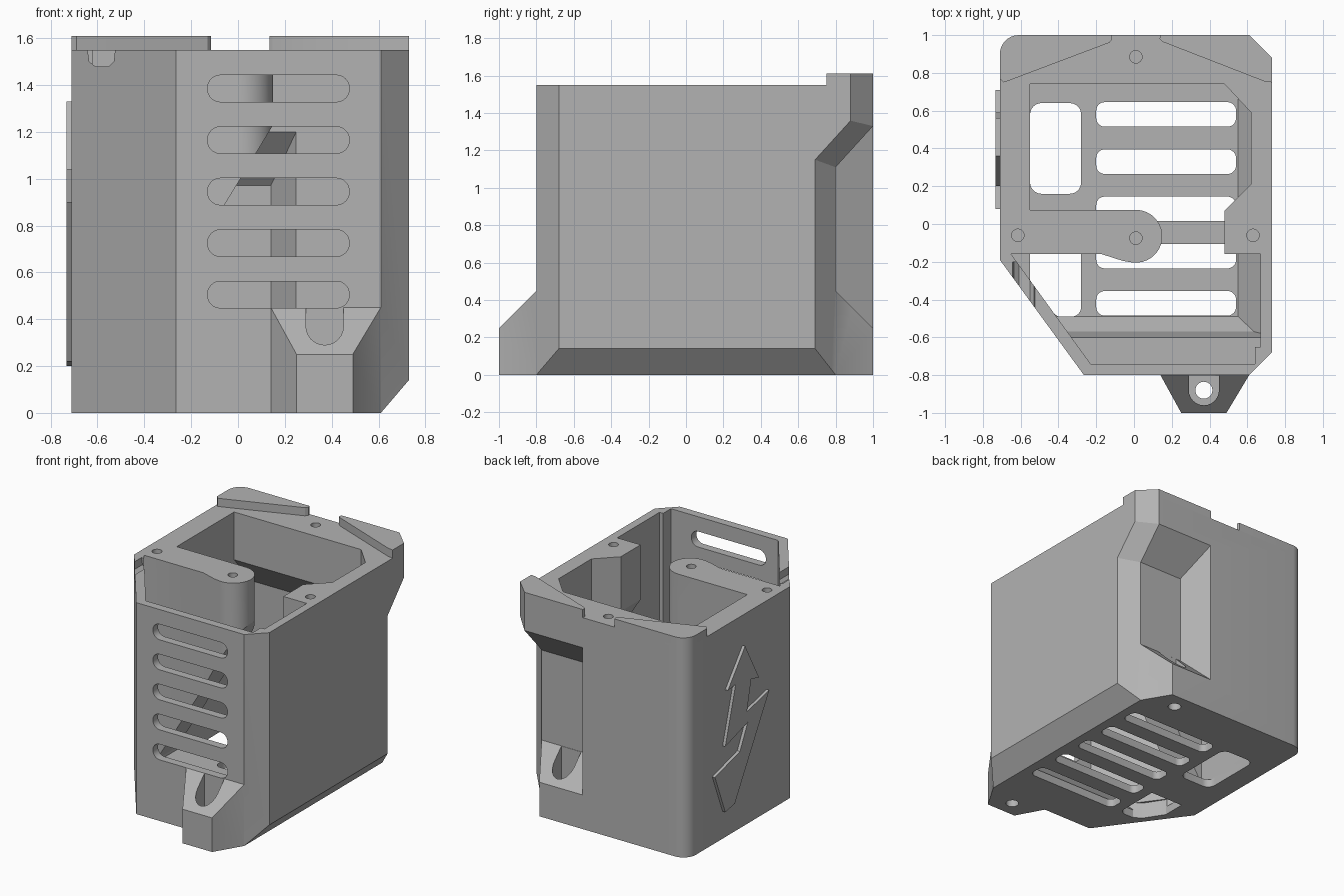
import bpy, bmesh, math

cube = bpy.data.objects.get("Cube")
if cube:
    bpy.data.objects.remove(cube, do_unlink=True)

grey = bpy.data.materials.new("plain grey")
grey.use_nodes = True
grey.diffuse_color = (0.45, 0.45, 0.45, 1)
grey.node_tree.nodes["Principled BSDF"].inputs["Base Color"].default_value = (0.45, 0.45, 0.45, 1)


def finish(name, bm):
    bmesh.ops.recalc_face_normals(bm, faces=bm.faces)
    me = bpy.data.meshes.new(name)
    bm.to_mesh(me)
    bm.free()
    me.materials.append(grey)
    ob = bpy.data.objects.new(name, me)
    bpy.context.collection.objects.link(ob)
    return ob


def prism(name, pts, lo, hi, axis="z"):
    """Extrude a 2D outline along an axis."""
    place = {"z": lambda a, b, h: (a, b, h),
             "y": lambda a, b, h: (a, h, b),
             "x": lambda a, b, h: (h, a, b)}[axis]
    bm = bmesh.new()
    low = [bm.verts.new(place(a, b, lo)) for a, b in pts]
    top = [bm.verts.new(place(a, b, hi)) for a, b in pts]
    bm.faces.new(low)
    bm.faces.new(top)
    n = len(pts)
    for i in range(n):
        j = (i + 1) % n
        bm.faces.new((low[i], low[j], top[j], top[i]))
    return finish(name, bm)


def hull(name, pts):
    bm = bmesh.new()
    for p in pts:
        bm.verts.new(p)
    bmesh.ops.convex_hull(bm, input=bm.verts)
    return finish(name, bm)


def arc(cx, cy, r, a0, a1, n=8):
    return [(cx + r * math.cos(math.radians(a0 + (a1 - a0) * i / n)),
             cy + r * math.sin(math.radians(a0 + (a1 - a0) * i / n))) for i in range(n + 1)]


def rounded(x0, x1, y0, y1, r):
    return (arc(x1 - r, y1 - r, r, 0, 90) + arc(x0 + r, y1 - r, r, 90, 180)
            + arc(x0 + r, y0 + r, r, 180, 270) + arc(x1 - r, y0 + r, r, 270, 360))


def combine(target, tool, op="DIFFERENCE"):
    mod = target.modifiers.new("cut", "BOOLEAN")
    mod.operation = op
    mod.solver = "EXACT"
    mod.object = tool
    bpy.context.view_layer.objects.active = target
    bpy.ops.object.modifier_apply(modifier=mod.name)
    bpy.data.objects.remove(tool, do_unlink=True)


def drill(x, y, r, lo, hi):
    combine(body, prism("hole", arc(x, y, r, 0, 345, 23), lo, hi))


# outer shell with one rounded back corner and front mounting foot
corner = arc(-0.61, 0.9, 0.1, 90, 180)
body = prism("housing", [(-0.71, -0.19), (-0.265, -0.8), (0.61, -0.8), (0.73, -0.68),
                         (0.73, 0.88), (0.61, 1)] + corner, 0, 1.55)
foot = [(0.14, -0.77, 0), (0.61, -0.77, 0), (0.14, -0.8, 0), (0.61, -0.8, 0),
        (0.25, -1, 0), (0.49, -1, 0), (0.25, -1, 0.25), (0.49, -1, 0.25)]
foot += [(x, y, 0.45) for x in (0.14, 0.61) for y in (-0.77, -0.8)]
combine(body, hull("front_foot", foot), "UNION")

# recess in the back that receives a matching foot
recess = []
for x, y, lo, hi in ((0.25, 0.8, 0.45, 1.11), (0.13, 1.02, 0.23, 1.352)):
    recess += [(a, y, z) for a in (x, 0.85) for z in (lo, hi)]
combine(body, hull("back_recess", recess))

# chamfered lower back corner with sloping overhang
chamfer = [(0.61, 0.8, 1.11), (0.85, 0.58, 1.19), (0.61, 1.02, 1.352), (0.85, 0.8, 1.432)]
combine(body, hull("corner_chamfer", chamfer + [(x, y, -0.1) for x, y, z in chamfer]
                   + [(0.85, 1.02, -0.1)]))
combine(body, prism("foot_chamfer", [(0.61, 0.8), (0.478, 1.02), (0.63, 1.02), (0.63, 0.8)], -0.1, 0.46))

# inside volume, shaped by the parts left standing in it
cavity = prism("cavity", [(-0.55, 0.74), (0.48, 0.74), (0.62, 0.59), (0.62, 0), (0.67, 0),
                          (0.67, -0.65), (0.64, -0.65), (0.64, -0.74), (-0.23, -0.74),
                          (-0.65, -0.16), (-0.55, -0.16)], 0.06, 1.7)
combine(cavity, hull("back_pocket", [(x, y, z) for x, y, t in
        ((-0.55, 0.7, 1.246), (0.27, 0.7, 1.246), (-0.55, 0.94, 0.97), (0.14, 0.94, 0.97))
        for z in (0.06, t)]), "UNION")
combine(cavity, prism("floor_slope", [(0.53, 0.036), (0.7, 0.235), (0.7, 0.036)], -1, 1, "y"))
combine(cavity, prism("front_ledge", [(-0.47, 0.036), (-0.57, 0.16), (-0.6, 0.3),
                                      (-0.9, 0.3), (-0.9, 0.036)], -1, 1, "x"))

# screw arm reaching from the wall, tapering down to it
arm = prism("screw_arm", [(-0.8, -0.16), (-0.17, -0.16), (-0.06, -0.195)]
            + arc(0.01, -0.065, 0.14, -100, 90, 16) + [(-0.8, 0.075)], -0.2, 1.8)
combine(arm, prism("arm_taper", [(-0.61, -0.02), (0.3, 1.476), (0.3, -0.4), (-0.61, -0.4)], -1, 1, "y"))
combine(cavity, arm)
boss = prism("side_boss", [(0.48, -0.16), (0.9, -0.16), (0.9, 0.21), (0.62, 0.21), (0.48, 0.07)], -0.2, 1.8)
combine(boss, prism("boss_taper", [(0.4, 1.276), (0.8, 0.645), (0.8, -0.5), (0.4, -0.5)], -1, 1, "y"))
combine(cavity, boss)
combine(body, cavity)

# long chamfer under the side
combine(body, prism("base_chamfer", [(0.593, -0.02), (0.764, 0.18), (0.764, -0.02)], -1.2, 1.2, "y"))

# vents in the front wall and floor
for i in range(5):
    z = 0.505 + 0.22 * i
    combine(body, prism("front_vent", rounded(-0.13, 0.475, z - 0.057, z + 0.057, 0.055), -0.9, -0.62, "y"))
    y = -0.42 + 0.25 * i
    combine(body, prism("floor_vent", rounded(-0.2, 0.54, y - 0.065, y + 0.065, 0.045), -0.1, 0.12))
combine(body, prism("floor_window", rounded(-0.55, -0.28, 0.16, 0.64, 0.06), -0.1, 0.12))
combine(body, prism("corner_window", [(-0.55, -0.14), (-0.28, -0.14)]
                    + arc(-0.33, -0.44, 0.05, 0, -90) + [(-0.4, -0.49), (-0.46, -0.45), (-0.55, -0.31)],
                    -0.1, 0.12))

# notch in the slanted wall
combine(body, prism("wall_notch", [(-0.65, 1.6), (-0.635, 1.5), (-0.61, 1.48), (-0.55, 1.48),
                                   (-0.53, 1.5), (-0.52, 1.6)], -0.5, -0.2, "y"))

# screw holes, and open pockets on both feet
for x, y in ((0.01, -0.075), (-0.615, -0.06), (0.63, -0.06), (0.01, 0.885)):
    drill(x, y, 0.033, 1.3, 1.7)
for side in (-1, 1):
    pocket = arc(0.37, side * 0.88, 0.08, 0, side * 180, 12)
    pocket += [(0.29, side * 0.801), (0.45, side * 0.801)]
    combine(body, prism("foot_pocket", pocket, 0.15, 0.6))
    drill(0.37, side * 0.88, 0.045, -0.1, 0.3)

# raised locating tabs on the back rim
left_tab = prism("back_tab_small", [(0.14, 1), (0.135, 0.98), (0.15, 0.965), (0.69, 0.755),
                                    (0.73, 0.75), (0.73, 0.88), (0.61, 1)], 1.55, 1.61)
right_tab = prism("back_tab_round", corner + [(-0.71, 0.77), (-0.69, 0.75), (-0.66, 0.76),
                                             (-0.13, 0.96), (-0.115, 0.98), (-0.12, 1)], 1.55, 1.61)

# raised bolt-shaped arrow on the side
bolt = prism("bolt_relief", [(0.36, 1.33), (0.56, 1.08), (0.47, 1.09), (0.59, 0.68), (0.33, 0.76),
                             (0.42, 0.58), (0.71, 0.5), (0.59, 0.2), (0.48, 0.22), (0.08, 0.9),
                             (0.34, 0.84), (0.29, 1.06), (0.2, 1.04)], -0.732, -0.705, "x")

# soft shading on round parts only
for ob in (body, left_tab, right_tab, bolt):
    bpy.ops.object.select_all(action="DESELECT")
    ob.select_set(True)
    bpy.context.view_layer.objects.active = ob
    bpy.ops.object.shade_smooth_by_angle(angle=math.radians(25))
